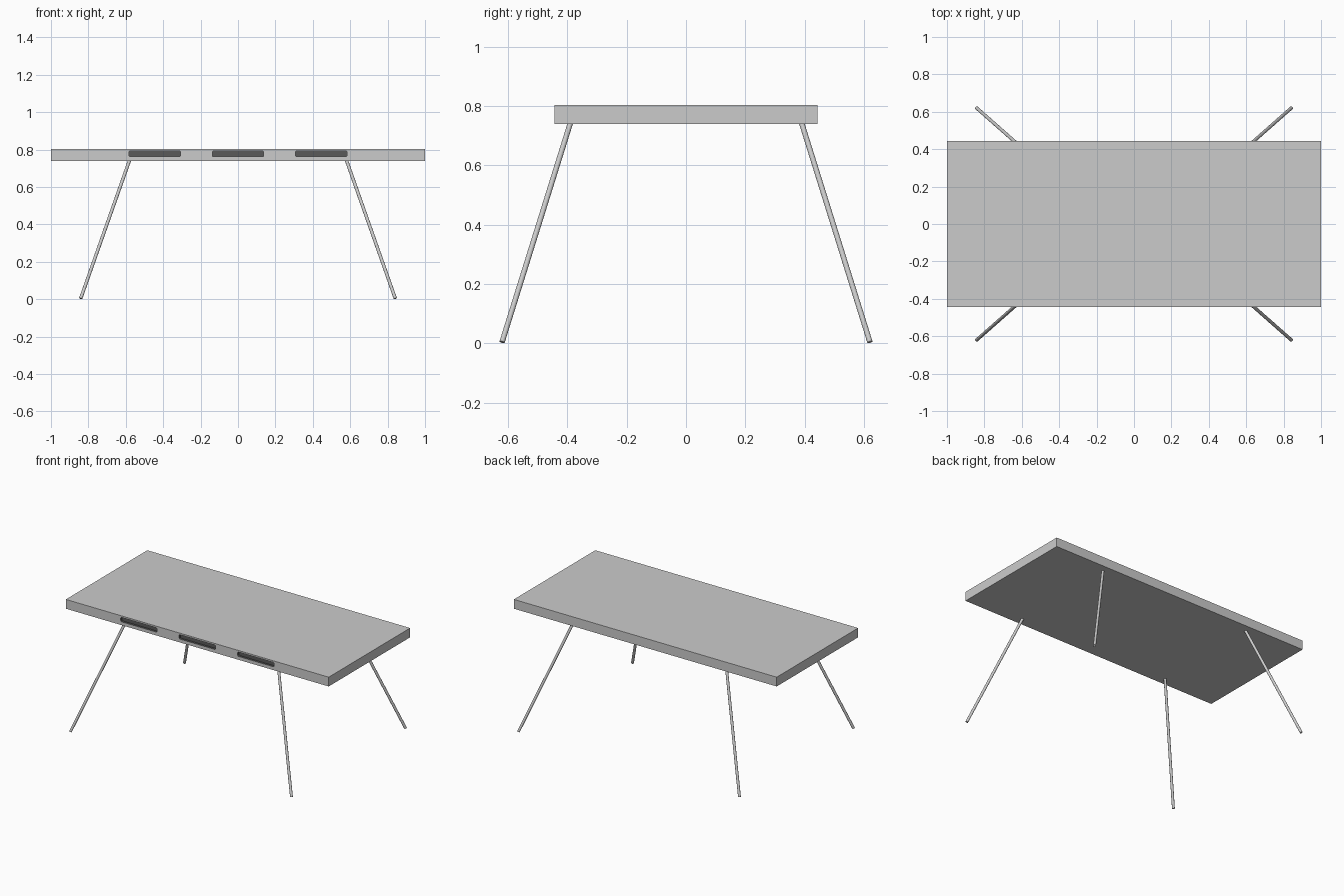
import bpy, bmesh, math
from mathutils import Vector

if "Cube" in bpy.data.objects:
    bpy.data.objects.remove(bpy.data.objects["Cube"])


def finish(name, bm, mat=None):
    bmesh.ops.recalc_face_normals(bm, faces=bm.faces)
    me = bpy.data.meshes.new(name)
    bm.to_mesh(me)
    bm.free()
    ob = bpy.data.objects.new(name, me)
    bpy.context.collection.objects.link(ob)
    if mat:
        me.materials.append(mat)
    return ob


def box(name, center, size, mat=None, round_r=0):
    bm = bmesh.new()
    bmesh.ops.create_cube(bm, size=1)
    bmesh.ops.scale(bm, vec=size, verts=bm.verts)
    if round_r:  # round the corners seen from the front
        edges = [e for e in bm.edges
                 if abs(e.verts[0].co.y - e.verts[1].co.y) > size[1] / 2]
        bmesh.ops.bevel(bm, geom=edges, offset=round_r, segments=4,
                        profile=0.5, affect='EDGES')
    bmesh.ops.translate(bm, vec=center, verts=bm.verts)
    return finish(name, bm, mat)


dark = bpy.data.materials.new("dark_slot")
dark.diffuse_color = (0.1, 0.1, 0.1, 1)
dark.use_nodes = True
dark.node_tree.nodes["Principled BSDF"].inputs["Base Color"].default_value = dark.diffuse_color
grey = bpy.data.materials.new("grey_top")
grey.diffuse_color = (0.8, 0.8, 0.8, 1)
grey.use_nodes = True
grey.node_tree.nodes["Principled BSDF"].inputs["Base Color"].default_value = grey.diffuse_color

# table top with three shallow slots along the front edge
top = box("table_top", (0, 0, 0.771), (2, 0.885, 0.064), grey)
for i, x in enumerate((-0.445, 0, 0.445)):
    cutter = box(f"slot_cutter_{i}", (x, -0.4425, 0.777), (0.275, 0.03, 0.03),
                 dark, 0.006)
    cutter.hide_render = True
    cutter.hide_set(True)
    mod = top.modifiers.new(f"slot_{i}", 'BOOLEAN')
    mod.object = cutter
    mod.operation = 'DIFFERENCE'
    mod.solver = 'EXACT'
    mod.material_mode = 'TRANSFER'

# four thin splayed legs
for side, sx in (("left", -1), ("right", 1)):
    for end, sy in (("front", -1), ("back", 1)):
        foot = Vector((sx * 0.841, sy * 0.62, 0.004))
        head = Vector((sx * 0.579, sy * 0.389, 0.745))
        axis = head - foot
        bpy.ops.mesh.primitive_cylinder_add(
            vertices=16, radius=0.009, depth=axis.length,
            location=(foot + head) / 2,
            rotation=axis.to_track_quat('Z', 'Y').to_euler())
        leg = bpy.context.object
        leg.name = f"{end}_{side}_leg"
        bpy.ops.object.shade_smooth_by_angle(angle=math.radians(40))
